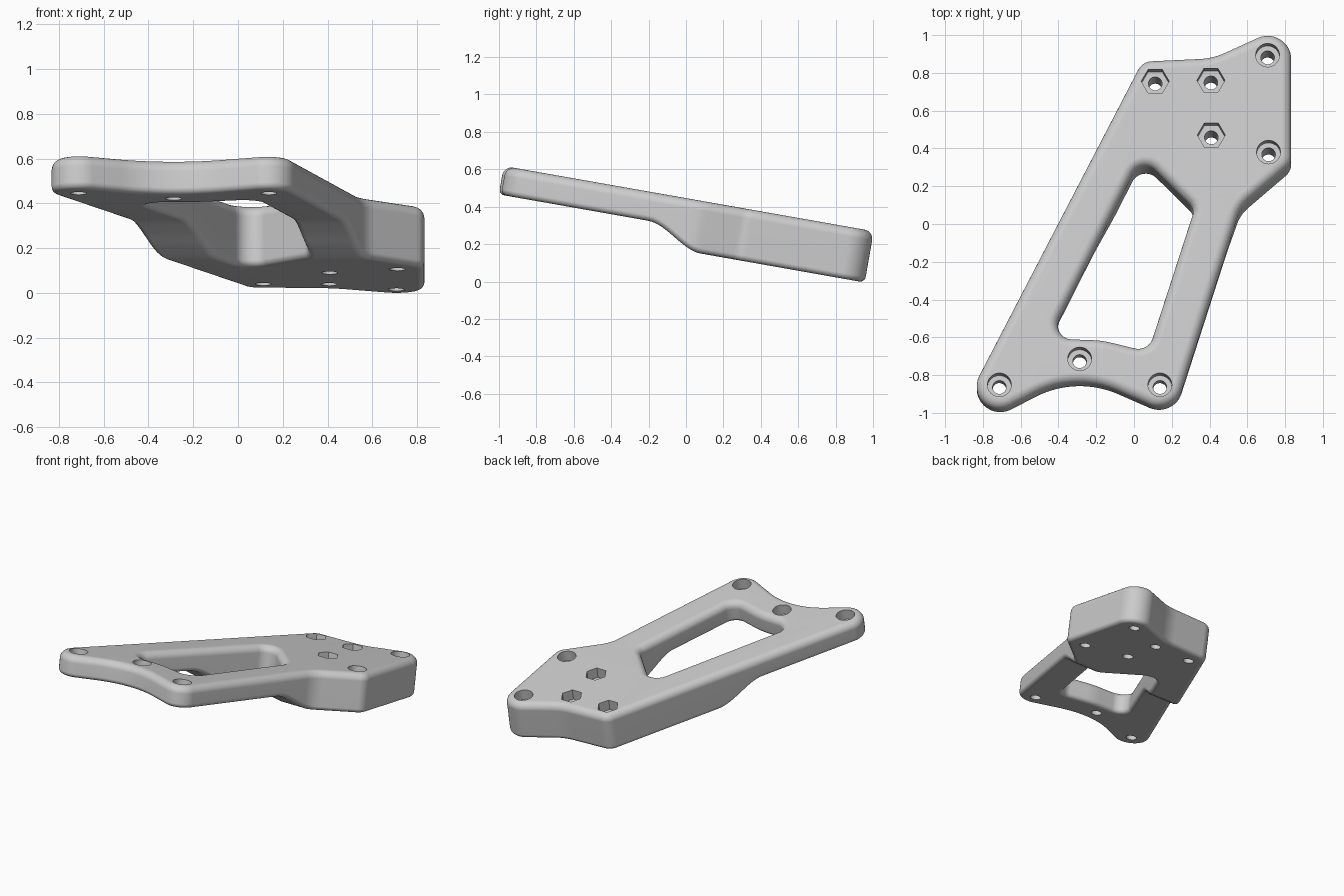
import bpy, bmesh, math
from mathutils import Vector, Matrix

TILT = math.radians(10)
THICK, STEP = 0.278, 0.124
TOP_R, LOW_R = 0.05, 0.03

if "Cube" in bpy.data.objects:
    bpy.data.objects.remove(bpy.data.objects["Cube"], do_unlink=True)


def belt(circles, shrink, segs=14):
    """Closed loop of arcs joined by tangent lines; negative radius bends inwards."""
    n = len(circles)
    arcs = [(Vector((x, y / math.cos(TILT))), r - shrink) for x, y, r in circles]
    heading = []
    for i in range(n):
        (c0, r0), (c1, r1) = arcs[i], arcs[(i + 1) % n]
        d = c1 - c0
        heading.append(math.atan2(d.y, d.x) - math.asin((r1 - r0) / d.length))
    points = []
    for i, (c, r) in enumerate(arcs):
        turn = (heading[i] - heading[i - 1]) % math.tau
        if circles[i][2] < 0:
            turn -= math.tau
        for k in range(segs + 1):
            a = heading[i - 1] + turn * k / segs
            points.append(c + Vector((math.sin(a), -math.cos(a))) * r)
    return points


def wall(bm, circles, side):
    """Side wall with rounded top and bottom edges; returns its two rim loops."""
    profile = []
    for k in range(7):
        a = math.pi / 2 * k / 6
        profile.append((TOP_R * (1 - math.sin(a)), -TOP_R * (1 - math.cos(a))))
    for k in range(6):
        a = math.pi / 2 * k / 5
        profile.append((LOW_R * (1 - math.cos(a)), LOW_R * (1 - math.sin(a)) - THICK))
    rings = [[bm.verts.new((p.x, p.y, w)) for p in belt(circles, side * d)]
             for d, w in profile]
    n = len(rings[0])
    for upper, lower in zip(rings, rings[1:]):
        for i in range(n):
            j = (i + 1) % n
            bm.faces.new((upper[i], lower[i], lower[j], upper[j]))
    return rings[0], rings[-1]


def rim_edges(bm, loop):
    return [bm.edges.get((loop[i - 1], loop[i])) for i in range(len(loop))]


def make_object(name, bm):
    bmesh.ops.recalc_face_normals(bm, faces=bm.faces[:])
    mesh = bpy.data.meshes.new(name)
    bm.to_mesh(mesh)
    bm.free()
    obj = bpy.data.objects.new(name, mesh)
    bpy.context.collection.objects.link(obj)
    return obj


# Plate outline and window, counter-clockwise circles (x, y, radius)
outline = [(-0.71, -0.852, 0.125), (-0.29, -1.33, -0.5), (0.13, -0.84, 0.125),
           (0.735, -0.02, -0.2), (0.745, 0.36, 0.085), (0.705, 0.88, 0.125),
           (0.33, 1.225, -0.35), (0.095, 0.785, 0.085)]
window = [(-0.33, -0.53, 0.075), (-0.24, -1.10, -0.5), (0.02, -0.575, 0.08),
          (0.25, 0.07, 0.06), (0.06, 0.23, 0.08)]

bm = bmesh.new()
outer_rims = wall(bm, outline, 1)
inner_rims = wall(bm, window, -1)
for outer, inner in zip(outer_rims, inner_rims):
    bmesh.ops.triangle_fill(bm, use_beauty=True,
                            edges=rim_edges(bm, outer) + rim_edges(bm, inner))

# Underside step: slice across the plate, then raise the thin front part
start, end, cuts = -0.18, 0.13, 16
for k in range(cuts + 1):
    bmesh.ops.bisect_plane(bm, geom=bm.verts[:] + bm.edges[:] + bm.faces[:], dist=1e-5,
                           plane_co=(0, start + (end - start) * k / cuts, 0),
                           plane_no=(0, 1, 0))
for v in bm.verts:
    if v.co.z < -0.2:
        t = max(0, min(1, (v.co.y - start) / (end - start)))
        v.co.z += STEP * (1 - t * t * (3 - 2 * t))
plate = make_object("bracket_plate", bm)

# Screw seats, nut pockets and through bores
round_seats = [(-0.715, -0.852), (-0.29, -0.715), (0.135, -0.852), (0.705, 0.893), (0.71, 0.38)]
nut_seats = [(0.11, 0.755), (0.405, 0.76), (0.407, 0.47)]


def drill(bm, spots, radius, depth, sides):
    height = depth + 0.1
    for x, y in spots:
        place = (Matrix.Translation((x, y / math.cos(TILT), 0.1 - height / 2))
                 @ Matrix.Rotation(math.pi / 2, 4, "Z"))
        bmesh.ops.create_cone(bm, cap_ends=True, segments=sides, radius1=radius,
                              radius2=radius, depth=height, matrix=place)


seats = bmesh.new()
drill(seats, round_seats, 0.063, 0.075, 40)
drill(seats, nut_seats, 0.074, 0.075, 6)
bores = bmesh.new()
drill(bores, round_seats + nut_seats, 0.036, 0.5, 32)
cutters = [make_object("seat_cutter", seats), make_object("bore_cutter", bores)]
for cutter in cutters:
    cutter.hide_render = True
    mod = plate.modifiers.new("holes", "BOOLEAN")
    mod.operation, mod.solver, mod.object = "DIFFERENCE", "EXACT", cutter
bpy.context.view_layer.update()
graph = bpy.context.evaluated_depsgraph_get()
plate_mesh = bpy.data.meshes.new_from_object(plate.evaluated_get(graph))
plate.modifiers.clear()
plate.data = plate_mesh
for cutter in cutters:
    bpy.data.objects.remove(cutter, do_unlink=True)

# Tilt the plate, stand it on the ground and centre it
plate_mesh.transform(Matrix.Rotation(-TILT, 4, "X"))
low = [min(v.co[i] for v in plate_mesh.vertices) for i in range(3)]
high = [max(v.co[i] for v in plate_mesh.vertices) for i in range(3)]
plate_mesh.transform(Matrix.Translation((-(low[0] + high[0]) / 2,
                                         -(low[1] + high[1]) / 2, -low[2])))

# Colour and shading
grey = bpy.data.materials.new("plain_grey")
grey.use_nodes = True
colour = (0.6, 0.6, 0.6, 1)
grey.diffuse_color = colour
grey.node_tree.nodes["Principled BSDF"].inputs["Base Color"].default_value = colour
plate_mesh.materials.clear()
plate_mesh.materials.append(grey)
bpy.ops.object.select_all(action="DESELECT")
plate.select_set(True)
bpy.context.view_layer.objects.active = plate
bpy.ops.object.shade_smooth_by_angle(angle=math.radians(30))
weighted = plate.modifiers.new("even_shading", "WEIGHTED_NORMAL")
weighted.keep_sharp = True
